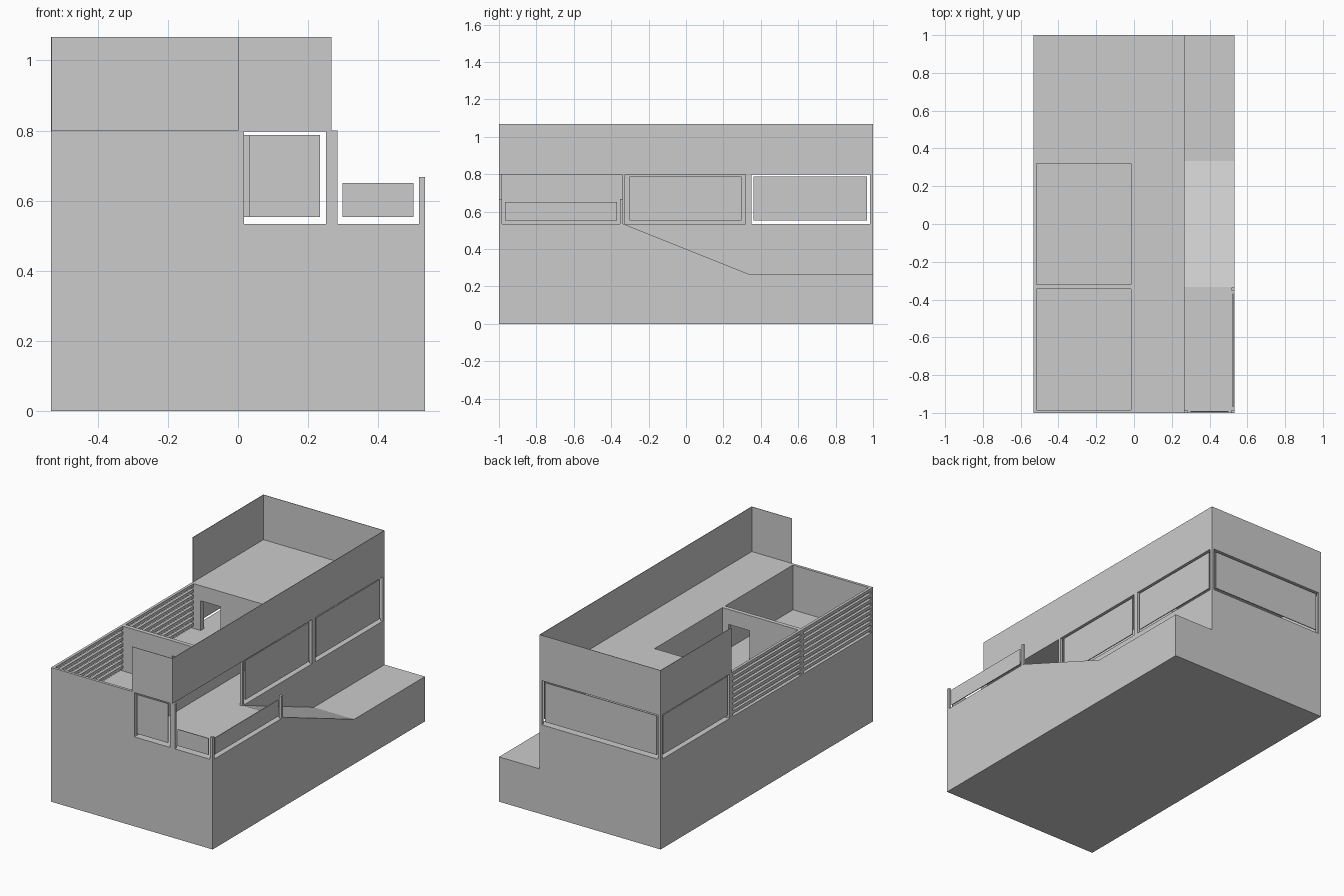
import bpy, bmesh

if "Cube" in bpy.data.objects:
    bpy.data.objects.remove(bpy.data.objects["Cube"])

W, F, D, R = 0.533, 0.533, 0.80, 1.067   # half width, floor, deck and parapet heights
X = 0.267                                # right face of upper storey
T = 0.0165                               # wall thickness
S = 0.003                                # thin sheet thickness


def finish(name, bm):
    bmesh.ops.recalc_face_normals(bm, faces=bm.faces)
    me = bpy.data.meshes.new(name)
    bm.to_mesh(me)
    bm.free()
    ob = bpy.data.objects.new(name, me)
    bpy.context.collection.objects.link(ob)
    return ob


def box(name, x0, x1, y0, y1, z0=F, z1=D):
    bm = bmesh.new()
    bmesh.ops.create_cube(bm, size=1)
    for v in bm.verts:
        v.co = (x1 if v.co.x > 0 else x0, y1 if v.co.y > 0 else y0, z1 if v.co.z > 0 else z0)
    return finish(name, bm)


def prism_x(name, profile, x0, x1):
    bm = bmesh.new()
    face = bm.faces.new([bm.verts.new((x0, y, z)) for y, z in profile])
    ext = bmesh.ops.extrude_face_region(bm, geom=[face])['geom']
    bmesh.ops.translate(bm, vec=(x1 - x0, 0, 0), verts=[v for v in ext if isinstance(v, bmesh.types.BMVert)])
    return finish(name, bm)


def wall_with_door(name, y0, y1, door0, door1, head=0.71):
    box(name + "_left", -W + T, door0, y0, y1)
    box(name + "_right", door1, 0, y0, y1)
    box(name + "_lintel", door0, door1, y0, y1, head, D)


# Solid lower storey and the side strip with its ramp
box("lower_storey", -W, X, -1, 1, 0, F)
prism_x("ramp_strip", [(-1, 0), (1, 0), (1, 0.267), (0.333, 0.267), (-0.333, F), (-1, F)], X, W)

# Upper storey walls and piers
box("front_wall", -W, T, -1, -1 + T)
box("front_right_pier", X - T, X, -1, -1 + T)
box("terrace_pier", X - T, X, -0.341, -0.325)
box("right_pier", X - T, X, 0.317, 0.35)
box("back_right_pier", X - T, X, 1 - T, 1)
box("back_left_pier", -W, -W + T, 1 - T, 1)
box("left_pier_front", -W, -W + T, -1, -1 + T)
box("left_pier_middle", -W, -W + T, -0.345, -0.32)
box("left_pier_back", -W, -W + T, 0.32, 0.35)

# Courtyard partitions
box("long_partition", -T, T, -1 + T, 0.35)
wall_with_door("courtyard_divider", -0.345, -0.32, -0.195, -0.055)
wall_with_door("courtyard_back_wall", 0.32, 0.35, -0.47, -0.34)

# Louvre slats along the left of both courtyards
PITCH = (D - F) / 8
for label, y0, y1 in (("front", -1 + T, -0.345), ("rear", -0.32, 0.32)):
    for i in range(8):
        z = D - i * PITCH
        box(f"{label}_slat_{i}", -W, -W + T, y0, y1, z - PITCH * 0.55, z)

# Floating window panels
P0, P1 = 0.553, 0.787
G = 0.006                                # distance of panel from wall face
box("front_window", 0.031, 0.234, -1 + G, -1 + G + 0.005, P0, P1)
box("back_window", -0.503, 0.234, 1 - G - 0.005, 1 - G, P0, P1)
box("left_window", -W + G, -W + G + 0.005, 0.361, 0.967, P0, P1)
for label, y0, y1 in (("middle", -0.303, 0.298), ("rear", 0.361, 0.967)):
    box(f"right_window_{label}", X - G - 0.005, X - G, y0, y1, P0, P1)

# Roof deck and parapets
box("deck_back", -W, X, 0.32, 1, D - S, D)
box("deck_strip", -T, X, -1, 0.32, D - S, D)
box("parapet_right", X - S, X, -1, 1, D, R)
box("parapet_back", -W, X, 1 - S, 1, D, R)
box("parapet_left", -W, -W + S, 0.333, 1, D, R)
box("parapet_front", 0, X, -1, -1 + S, D, R)

# Terrace railing
box("rail_post_house", X, X + T, -1, -1 + T, F, D)
box("rail_post_corner", W - T, W, -1, -1 + T, F, 0.667)
box("rail_post_end", W - T, W, -0.353, -0.336, F, 0.667)
box("rail_panel_front", 0.298, 0.501, -1 + G, -1 + G + 0.005, P0, 0.651)
box("rail_panel_side", W - G - 0.005, W - G, -0.968, -0.369, P0, 0.651)
